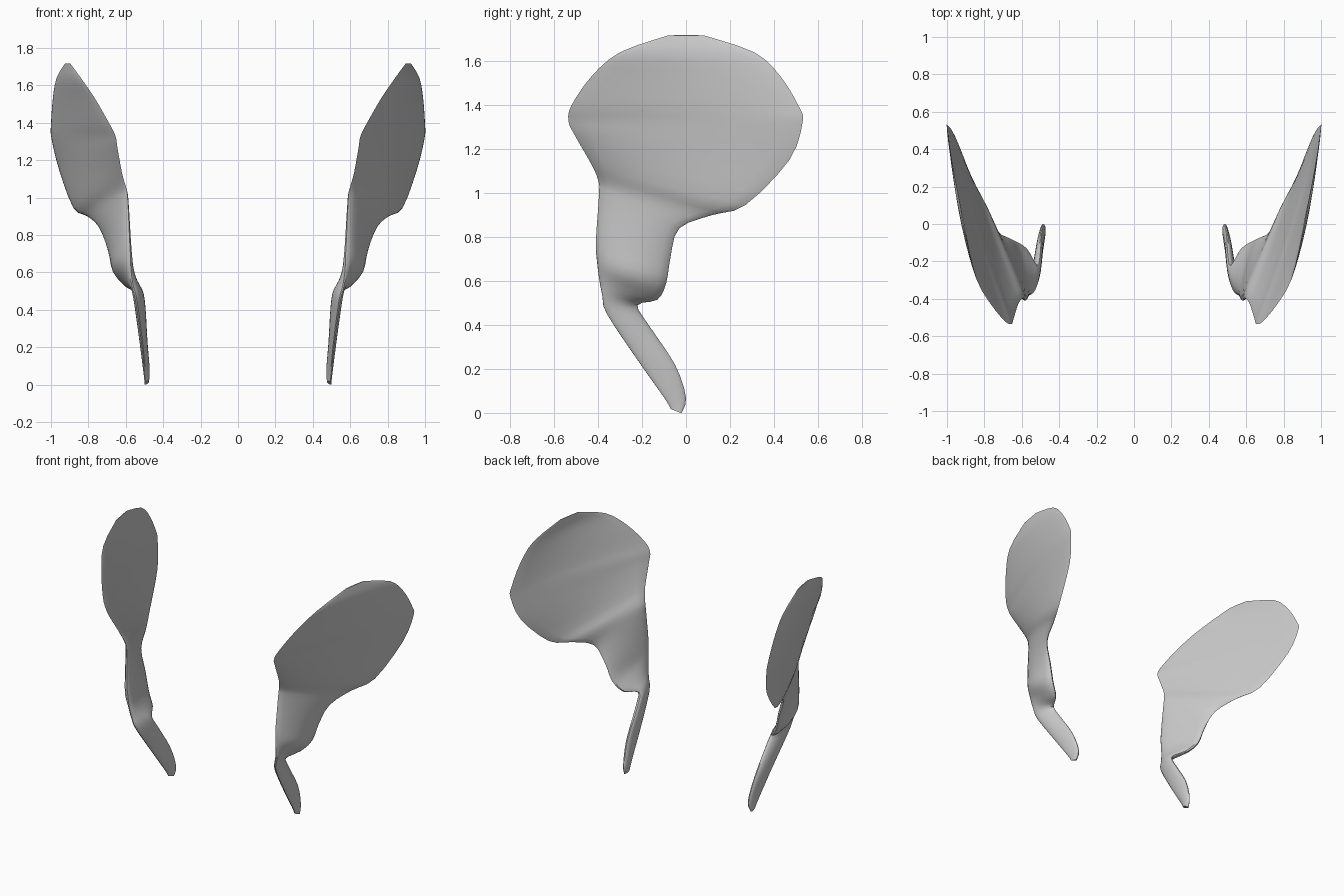
import bpy, bmesh, math
from mathutils import Vector

if "Cube" in bpy.data.objects:
    bpy.data.objects.remove(bpy.data.objects["Cube"])

# Cross-sections from the lower tip to the upper rim:
# front edge (x, y, z), back edge (x, y, z), half thickness
SECTIONS = [
    ((.490, -.07, .02), (.495, -.02, .00), .012),
    ((.495, -.10, .07), (.488, .00, .07), .018),
    ((.512, -.22, .24), (.500, -.05, .22), .022),
    ((.540, -.36, .45), (.510, -.17, .40), .028),
    ((.560, -.38, .53), (.525, -.22, .49), .028),
    ((.572, -.395, .61), (.580, -.13, .515), .032),
    ((.575, -.405, .69), (.640, -.09, .59), .040),
    ((.580, -.41, .78), (.680, -.07, .71), .036),
    ((.590, -.395, 1.0), (.740, -.03, .84), .026),
    ((.600, -.40, 1.06), (.805, .12, .90), .023),
    ((.620, -.43, 1.13), (.880, .27, .945), .020),
    ((.645, -.51, 1.27), (.957, .47, 1.15), .016),
    ((.655, -.535, 1.33), (.998, .53, 1.32), .014),
    ((.690, -.52, 1.40), (1.0, .515, 1.39), .012),
    ((.765, -.43, 1.53), (.990, .43, 1.53), .009),
    ((.840, -.30, 1.64), (.970, .31, 1.64), .007),
    ((.897, -.08, 1.717), (.925, .08, 1.717), .003),
]
N = 10      # steps across each face
STEPS = 3   # rings between given sections
OUT = Vector((1, -.35, -.15)).normalized()


def ring_points(front, back, half):
    """Closed lens-shaped section, bowed outward where it is wide or swollen."""
    f, b = Vector(front), Vector(back)
    bow = max(0.03 * ((b - f).length - 0.2), 2 * (half - .03))
    pts = []
    for i in range(2 * N):
        a = math.pi * i / N
        u = (1 - math.cos(a)) / 2
        shift = half * math.sin(a) + bow * math.sin(a) ** 2
        pts.append(f.lerp(b, u) + OUT * shift)
    return pts


def smooth(p0, p1, p2, p3, t):
    """Catmull-Rom blend, so the outline curves between sections."""
    return 0.5 * (2 * p1 + (p2 - p0) * t + (2 * p0 - 5 * p1 + 4 * p2 - p3) * t * t
                  + (3 * p1 - p0 - 3 * p2 + p3) * t ** 3)


# Flared blade, neck, socket swelling and curved lower prong, lofted as one bone
key = [ring_points(*s) for s in SECTIONS]
key = [key[0]] + key + [key[-1]]
bm = bmesh.new()
rings = []
for k in range(1, len(key) - 2):
    for s in range(STEPS):
        quads = zip(key[k - 1], key[k], key[k + 1], key[k + 2])
        rings.append([bm.verts.new(smooth(*q, s / STEPS)) for q in quads])
rings.append([bm.verts.new(p) for p in key[-1]])
for lo, hi in zip(rings, rings[1:]):
    for i in range(2 * N):
        j = (i + 1) % (2 * N)
        bm.faces.new((lo[i], lo[j], hi[j], hi[i]))
bm.faces.new(rings[0])
bm.faces.new(rings[-1])
bmesh.ops.recalc_face_normals(bm, faces=bm.faces)
mesh = bpy.data.meshes.new("hip_blades")
bm.to_mesh(mesh)
bm.free()
blades = bpy.data.objects.new("hip_blades", mesh)
bpy.context.collection.objects.link(blades)

# Matching bone on the other side
mirror = blades.modifiers.new("mirror", 'MIRROR')
mirror.use_mirror_merge = False

bpy.context.view_layer.objects.active = blades
blades.select_set(True)
bpy.ops.object.shade_smooth_by_angle(angle=math.radians(40))
